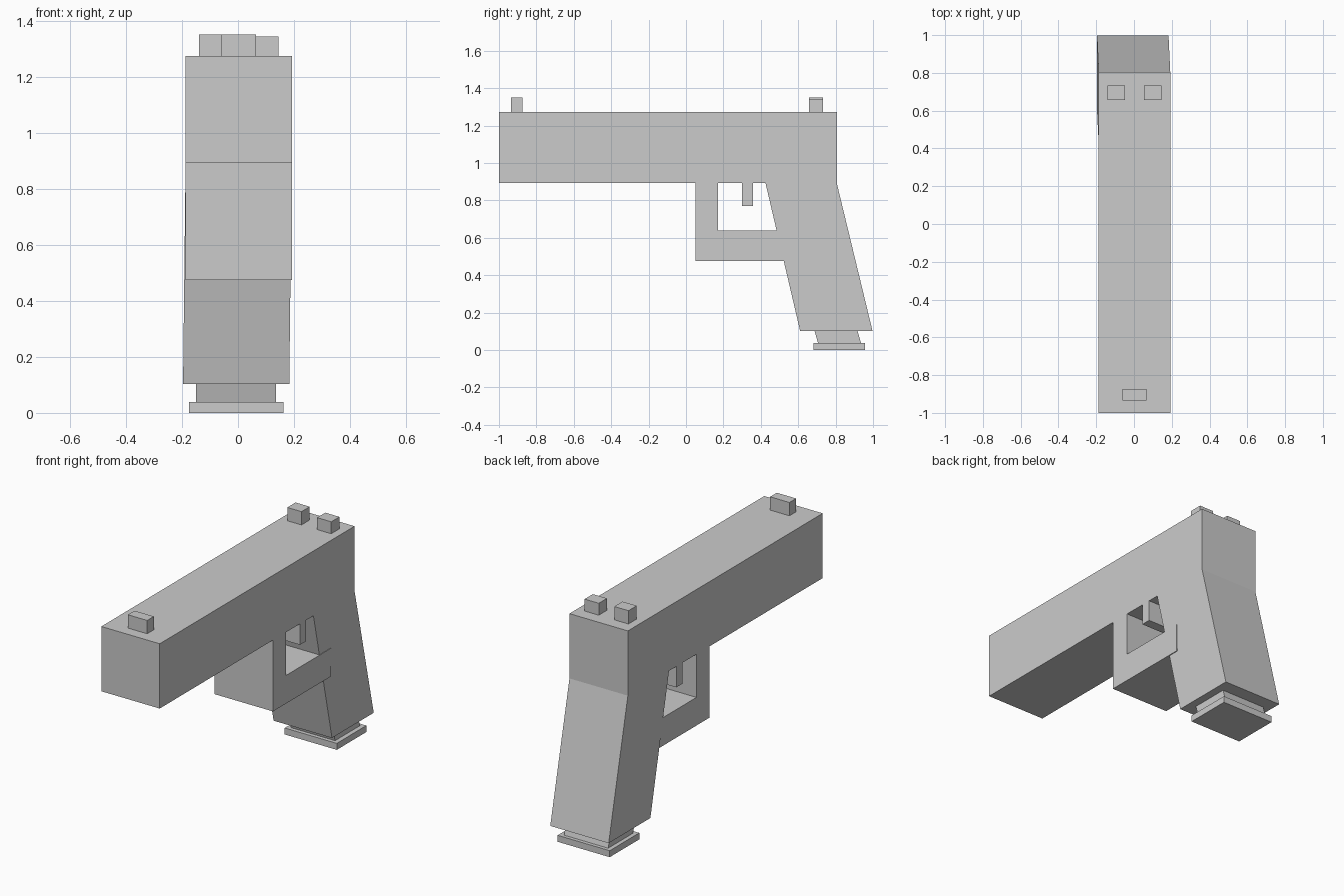
import bpy, bmesh

if "Cube" in bpy.data.objects:
    bpy.data.objects.remove(bpy.data.objects["Cube"])

LEFT, RIGHT = -0.187, 0.192


def prism(name, profile, x0=LEFT, x1=RIGHT, lean=0.0):
    """Extrude a (y, z) profile along x; lean shifts x for points below the top."""
    top = max(z for _, z in profile)
    bm = bmesh.new()
    sides = [[bm.verts.new((x + lean * (top - z), y, z)) for y, z in profile]
             for x in (x0, x1)]
    bm.faces.new(sides[0])
    bm.faces.new(sides[1][::-1])
    n = len(profile)
    for i in range(n):
        j = (i + 1) % n
        bm.faces.new((sides[0][i], sides[1][i], sides[1][j], sides[0][j]))
    bmesh.ops.recalc_face_normals(bm, faces=bm.faces)
    mesh = bpy.data.meshes.new(name)
    bm.to_mesh(mesh)
    bm.free()
    obj = bpy.data.objects.new(name, mesh)
    bpy.context.collection.objects.link(obj)
    return obj


def box(name, y0, y1, z0, z1, x0=LEFT, x1=RIGHT):
    return prism(name, [(y0, z0), (y1, z0), (y1, z1), (y0, z1)], x0, x1)


# Long upper block
box("slide", -1.0, 0.806, 0.893, 1.273)

# Raked handle, leaning very slightly sideways
prism("grip", [(0.425, 0.893), (0.806, 0.893), (0.997, 0.103), (0.61, 0.103)],
      lean=-0.0115)

# L-shaped guard whose lower bar runs into the handle
prism("trigger_guard", [(0.05, 0.893), (0.05, 0.475), (0.59, 0.475),
                        (0.59, 0.64), (0.17, 0.64), (0.17, 0.893)])
box("trigger", 0.30, 0.357, 0.77, 0.893)

# Magazine neck and base plate under the handle
prism("magazine", [(0.687, 0.103), (0.917, 0.103), (0.936, 0.037), (0.706, 0.037)],
      -0.15, 0.136)
box("magazine_base", 0.683, 0.957, 0.0, 0.038, -0.175, 0.163)

# Sights on top
box("front_sight", -0.935, -0.873, 1.273, 1.351, -0.06, 0.065)
for side, x, top in (("left", -0.14, 1.351), ("right", 0.053, 1.343)):
    box("rear_sight_" + side, 0.657, 0.733, 1.273, top, x, x + 0.092)
